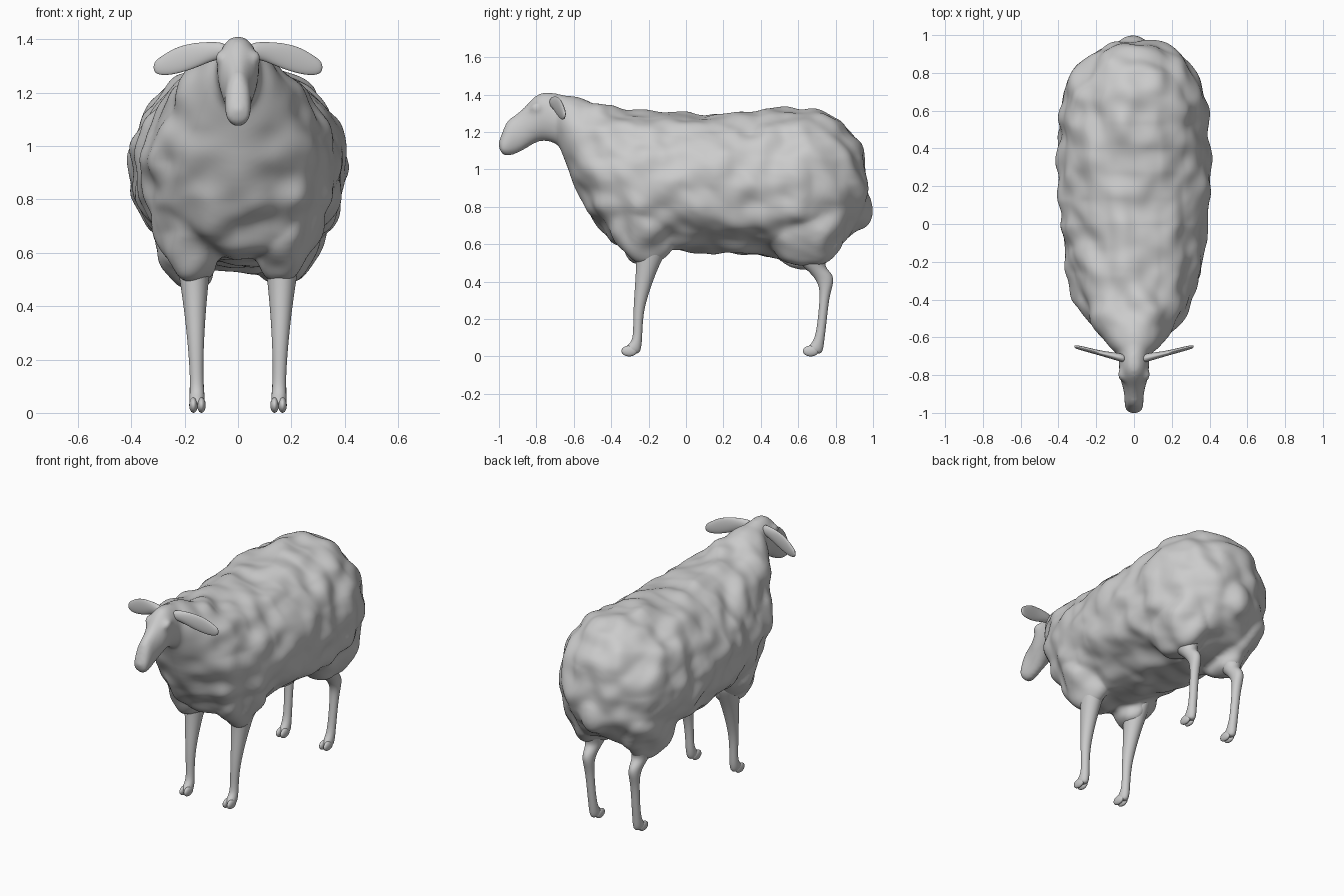
import bpy, bmesh, math
from mathutils import Vector, Matrix, noise

cube = bpy.data.objects.get("Cube")
if cube:
    bpy.data.objects.remove(cube, do_unlink=True)

GREY = (0.6, 0.6, 0.6, 1)
mat = bpy.data.materials.new("wool_grey")
mat.use_nodes = True
mat.diffuse_color = GREY
bsdf = mat.node_tree.nodes["Principled BSDF"]
bsdf.inputs["Base Color"].default_value = GREY
bsdf.inputs["Roughness"].default_value = 0.8


def loft(bm, sections, sides=16):
    """Closed tube; each section is (end point, opposite point, half-width vector)."""
    rings = []
    for a, b, side in sections:
        a, b, side = Vector(a), Vector(b), Vector(side)
        mid, half = (a + b) / 2, (a - b) / 2
        ring = []
        for i in range(sides):
            t = math.tau * i / sides
            ring.append(bm.verts.new(mid + half * math.cos(t) + side * math.sin(t)))
        rings.append(ring)
    for r, q in zip(rings, rings[1:]):
        for i in range(sides):
            j = (i + 1) % sides
            bm.faces.new((r[i], r[j], q[j], q[i]))
    bm.faces.new(rings[0])
    bm.faces.new(rings[-1])


def ball(bm, centre, radii):
    m = Matrix.Translation(centre) @ Matrix.Diagonal((*radii, 1))
    bmesh.ops.create_uvsphere(bm, u_segments=20, v_segments=12, radius=1, matrix=m)


def profile(rows, x=lambda z: 0):
    """Turn rows of (y1, z1, y2, z2, half width) into loft sections."""
    return [((x(z1), y1, z1), (x(z2), y2, z2), (w, 0, 0)) for y1, z1, y2, z2, w in rows]


def upright(rows, s):
    """Turn rows of (z, front y, back y, x, half width) into loft sections."""
    return [((x * s, y1, z), (x * s, y2, z), (w, 0, 0)) for z, y1, y2, x, w in rows]


def finish(bm, name, levels=2):
    bmesh.ops.recalc_face_normals(bm, faces=bm.faces)
    mesh = bpy.data.meshes.new(name)
    bm.to_mesh(mesh)
    bm.free()
    mesh.materials.append(mat)
    mesh.shade_smooth()
    ob = bpy.data.objects.new(name, mesh)
    bpy.context.collection.objects.link(ob)
    if levels:
        ob.modifiers.new("round", 'SUBSURF').levels = levels
        ob.modifiers["round"].render_levels = levels
    return ob


# Trunk and neck
bm = bmesh.new()
loft(bm, profile([
    (-.70, 1.39, -.71, 1.18, .085), (-.63, 1.395, -.645, 1.05, .145),
    (-.52, 1.37, -.59, .92, .205), (-.42, 1.34, -.53, .78, .27),
    (-.32, 1.315, -.455, .67, .32), (-.2, 1.30, -.35, .575, .355),
    (0, 1.29, -.05, .565, .385), (.2, 1.297, .2, .555, .40),
    (.4, 1.307, .4, .54, .405), (.58, 1.33, .58, .525, .40),
    (.72, 1.315, .72, .54, .375), (.84, 1.25, .84, .59, .305),
    (.925, 1.15, .92, .66, .205), (.98, 1.0, .975, .77, .09)]), 24)

# Head: skull tapering to the muzzle
loft(bm, profile([
    (-.60, 1.385, -.62, 1.08, .10), (-.68, 1.405, -.70, 1.14, .085),
    (-.75, 1.425, -.77, 1.155, .081), (-.81, 1.40, -.82, 1.13, .078),
    (-.86, 1.335, -.86, 1.105, .062), (-.92, 1.29, -.89, 1.085, .051),
    (-.965, 1.265, -.93, 1.07, .053), (-.988, 1.18, -.96, 1.068, .052),
    (-1.01, 1.14, -.99, 1.075, .042)]))

# Shoulders, thighs and brow bulges, flush with the trunk at the top
for s in (-1, 1):
    loft(bm, upright([
        (.95, -.40, -.05, .19, .08), (.80, -.42, -.03, .195, .115),
        (.68, -.40, -.05, .185, .125), (.59, -.36, -.08, .165, .105),
        (.535, -.315, -.11, .158, .075), (.50, -.26, -.15, .158, .045)], s))
    loft(bm, upright([
        (.98, .42, .84, .19, .08), (.82, .40, .89, .20, .125),
        (.70, .40, .875, .20, .135), (.60, .43, .84, .185, .115),
        (.53, .48, .785, .172, .085), (.475, .57, .735, .165, .055)], s))
    ball(bm, (.066 * s, -.80, 1.33), (.024, .036, .028))

# Tail
ball(bm, (0, .885, .81), (.13, .115, .14))

# Fuse everything into one skin
body = finish(bm, "fleece_and_head")
remesh = body.modifiers.new("fuse", 'REMESH')
remesh.mode = 'VOXEL'
remesh.voxel_size = 0.013
soften = body.modifiers.new("soften", 'SMOOTH')
soften.factor = 0.5
soften.iterations = 14
deps = bpy.context.evaluated_depsgraph_get()
fused = bpy.data.meshes.new_from_object(body.evaluated_get(deps))
body.modifiers.clear()
body.data = fused

# Wool lumps: broad tufts plus faint wrinkles, fading out at the head
bm = bmesh.new()
bm.from_mesh(fused)
bm.normal_update()
moves = []
for v in bm.verts:
    p = v.co
    fade = min(1, max(0, (p.y + .72) / .25))
    lump = noise.noise(p * 7.5)
    wrinkle = noise.noise(Vector((p.x * 10, p.y * 10, p.z * 14 + p.y * 5)))
    moves.append(v.normal * fade * (.031 * lump + .005 * wrinkle + .004))
for v, move in zip(bm.verts, moves):
    v.co += move
bm.to_mesh(fused)
bm.free()
fused.materials.clear()
fused.materials.append(mat)
fused.shade_smooth()

for s, label in ((1, "left"), (-1, "right")):
    # Thin drooping ear
    bm = bmesh.new()
    loft(bm, [((x * s, y, top), (x * s, y, low), (0, w, 0)) for x, y, low, top, w in [
        (.04, -.715, 1.33, 1.39, .025), (.10, -.70, 1.318, 1.392, .021),
        (.16, -.688, 1.29, 1.39, .015), (.23, -.67, 1.268, 1.375, .013),
        (.285, -.656, 1.262, 1.34, .012), (.318, -.648, 1.275, 1.315, .008)]], 12)
    finish(bm, label + "_ear")

    # Legs, each ending in a cloven hoof
    front = [
        (-.28, .66, -.06, .66, .08), (-.268, .56, -.105, .56, .064),
        (-.268, .47, -.150, .47, .052), (-.274, .37, -.188, .37, .040),
        (-.282, .25, -.226, .25, .030), (-.282, .14, -.233, .14, .025),
        (-.288, .08, -.235, .08, .027), (-.322, .055, -.24, .035, .030),
        (-.335, .03, -.255, .008, .026)]
    hind = [
        (.52, .6, .80, .62, .09), (.60, .5, .755, .53, .062),
        (.655, .455, .738, .48, .045), (.695, .41, .785, .443, .036),
        (.713, .365, .792, .395, .033), (.715, .31, .766, .325, .028),
        (.703, .18, .752, .18, .025), (.688, .09, .74, .09, .027),
        (.655, .055, .735, .035, .030), (.64, .03, .72, .008, .026)]
    for end, rows, toe_y in (("front", front, -.303), ("hind", hind, .667)):
        bm = bmesh.new()
        loft(bm, profile(rows, lambda z: s * (.152 + .024 * z)))
        finish(bm, f"{label}_{end}_leg")
        bm = bmesh.new()
        for side in (-1, 1):
            ball(bm, (s * .152 + side * .015, toe_y, .029), (.016, .042, .029))
        finish(bm, f"{label}_{end}_hoof", 0)
